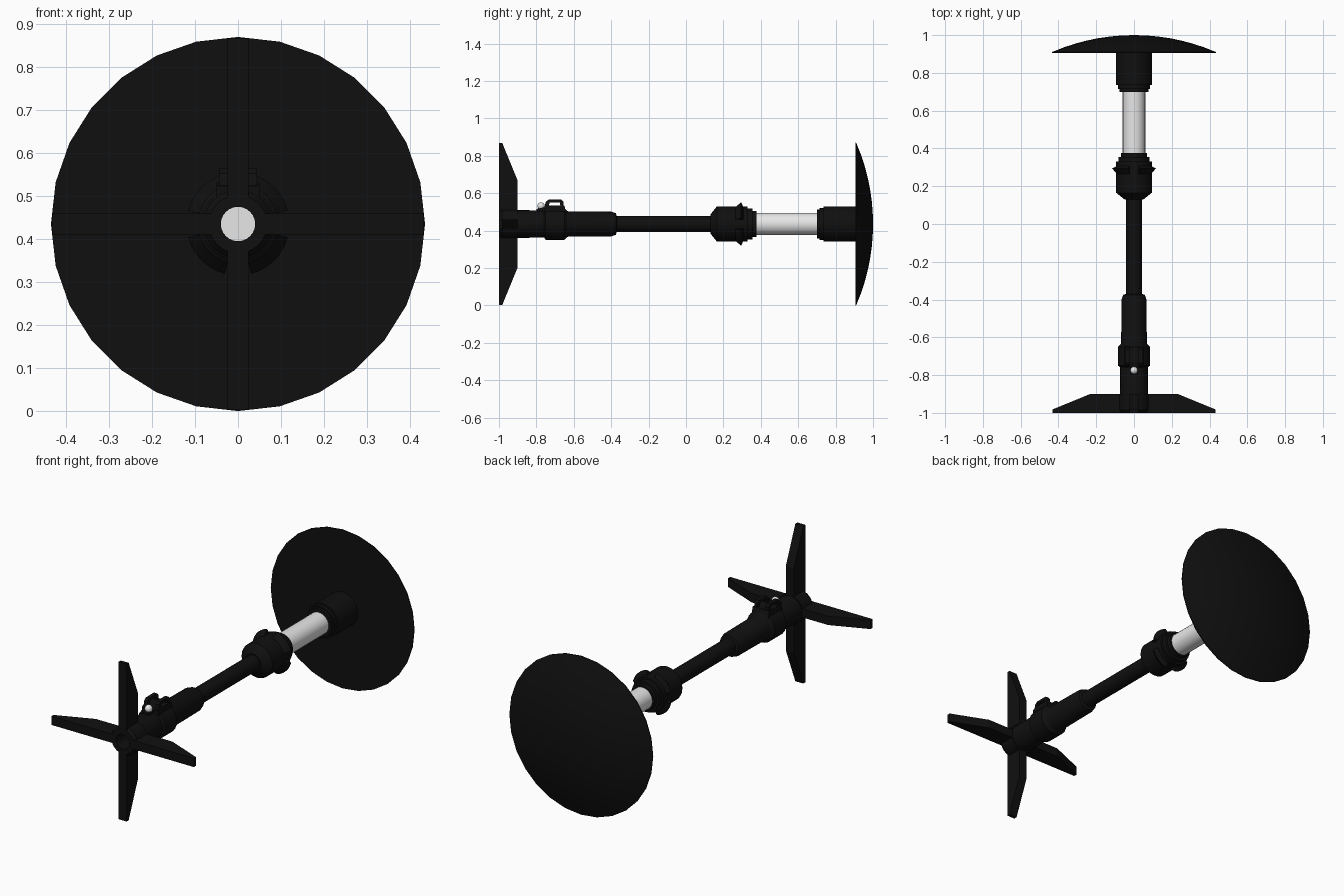
import bpy, bmesh, math
from mathutils import Matrix, Vector

if "Cube" in bpy.data.objects:
    bpy.data.objects.remove(bpy.data.objects["Cube"])

AXIS_Z = 0.435


def material(name, rgb):
    m = bpy.data.materials.new(name)
    m.diffuse_color = (*rgb, 1)
    m.use_nodes = True
    m.node_tree.nodes["Principled BSDF"].inputs["Base Color"].default_value = m.diffuse_color
    return m


BLACK = material("matte black", (0.005, 0.005, 0.005))
WHITE = material("pale grey", (0.8, 0.8, 0.8))


def finish(name, bm, mat, smooth=True):
    bmesh.ops.recalc_face_normals(bm, faces=bm.faces)
    me = bpy.data.meshes.new(name)
    bm.to_mesh(me)
    bm.free()
    me.materials.append(mat)
    ob = bpy.data.objects.new(name, me)
    bpy.context.collection.objects.link(ob)
    if smooth:
        bpy.ops.object.select_all(action='DESELECT')
        bpy.context.view_layer.objects.active = ob
        ob.select_set(True)
        bpy.ops.object.shade_smooth_by_angle(angle=math.radians(35))
    return ob


def lathe(name, profile, mat, sides=24, closed=False):
    """Turn a (y, radius) profile about the long axis."""
    bm = bmesh.new()
    rings = []
    for y, r in profile:
        if r == 0:
            rings.append([bm.verts.new((0, y, AXIS_Z))] * sides)
            continue
        rings.append([bm.verts.new((r * math.sin(math.tau * i / sides), y,
                                    AXIS_Z + r * math.cos(math.tau * i / sides)))
                      for i in range(sides)])
    pairs = list(zip(rings, rings[1:]))
    if closed:
        pairs.append((rings[-1], rings[0]))
    for a, b in pairs:
        for i in range(sides):
            j = (i + 1) % sides
            bm.faces.new(list(dict.fromkeys((a[i], a[j], b[j], b[i]))))
    return finish(name, bm, mat)


def extrude_yz(bm, outline, x0, x1, turn=0):
    """Plate with a (y, height above axis) outline, turned about the long axis."""
    rot = Matrix.Rotation(turn, 3, 'Y')
    sides = [[bm.verts.new(rot @ Vector((x, y, h)) + Vector((0, 0, AXIS_Z)))
              for y, h in outline] for x in (x0, x1)]
    n = len(outline)
    for s in sides:
        bm.faces.new(s)
    for i in range(n):
        j = (i + 1) % n
        bm.faces.new((sides[0][i], sides[0][j], sides[1][j], sides[1][i]))


# Main handle with an open bore at the front
lathe("handle", [(-0.70, 0.04), (-1.0, 0.04), (-1.0, 0.068), (-0.985, 0.08), (-0.90, 0.08),
                 (-0.90, 0.074), (-0.64, 0.072), (-0.63, 0.068), (-0.40, 0.066),
                 (-0.375, 0.058), (-0.37, 0.043), (-0.30, 0.043), (-0.30, 0)], BLACK)
lathe("bore_core", [(-0.71, 0), (-0.71, 0.0405), (-0.69, 0.0405), (-0.69, 0)], WHITE)
lathe("neck", [(-0.38, 0), (-0.38, 0.043), (0.14, 0.043), (0.14, 0)], BLACK)

# Clamp band and rim bands round the handle
lathe("clamp_band", [(-0.76, 0.07), (-0.75, 0.085), (-0.65, 0.085), (-0.635, 0.07)],
      BLACK, closed=True)

# Stepped collars on both sides of the pale rod
lathe("lower_collar", [(0.13, 0), (0.13, 0.05), (0.165, 0.094), (0.33, 0.094), (0.33, 0.083),
                       (0.355, 0.083), (0.355, 0.070), (0.377, 0.070), (0.377, 0)], BLACK)
lathe("pale_rod", [(0.36, 0), (0.36, 0.06), (0.715, 0.06), (0.715, 0)], WHITE)
lathe("upper_collar", [(0.70, 0), (0.70, 0.077), (0.715, 0.077), (0.715, 0.085),
                       (0.735, 0.085), (0.735, 0.094), (0.92, 0.094), (0.92, 0)], BLACK)

# Four pointed flange segments on the lower collar
bm = bmesh.new()
for quarter in range(4):
    sections = []
    for k in range(7):
        a = quarter * math.pi / 2 + math.radians(15 + 10 * k)
        sections.append([bm.verts.new((r * math.sin(a), y, AXIS_Z + r * math.cos(a)))
                         for y, r in ((0.26, 0.09), (0.295, 0.12), (0.308, 0.09))])
    for a, b in zip(sections, sections[1:]):
        for i in range(3):
            j = (i + 1) % 3
            bm.faces.new((a[i], a[j], b[j], b[i]))
    bm.faces.new(sections[0])
    bm.faces.new(sections[-1])
finish("flange_segments", bm, BLACK)

# Domed disc at the back, flat on the inner side
R, rise = 0.435, 0.09
sphere = (R * R + rise * rise) / (2 * rise)
dome = [(0.905, 0), (0.905, R), (0.91, R)]
for k in range(6, -1, -1):
    r = R * k / 7
    dome.append((1.0 - sphere + math.sqrt(sphere ** 2 - r * r), r))
lathe("domed_disc", dome, BLACK, sides=28)

# Four tapered fins at the front
bm = bmesh.new()
fin = [(-1, 0.06), (-1, 0.432), (-0.982, 0.432), (-0.90, 0.232), (-0.90, 0.06)]
for q in range(4):
    extrude_yz(bm, fin, -0.024, 0.024, q * math.pi / 2)
finish("fins", bm, BLACK, smooth=False)

# Clamp lever: two arched brackets on a saddle
bm = bmesh.new()
arch = [(-0.76, 0.075), (-0.75, 0.118), (-0.735, 0.130), (-0.665, 0.130), (-0.655, 0.118),
        (-0.655, 0.09), (-0.67, 0.09), (-0.675, 0.115), (-0.73, 0.115), (-0.735, 0.075)]
for s in (-1, 1):
    extrude_yz(bm, arch, s * 0.024, s * 0.044)
saddle = [(-0.76, 0.06), (-0.76, 0.088), (-0.73, 0.098), (-0.65, 0.098), (-0.64, 0.06)]
extrude_yz(bm, saddle, -0.05, 0.05)
finish("clamp_lever", bm, BLACK, smooth=False)

# Small pale button with its dark stem
bm = bmesh.new()
bmesh.ops.create_uvsphere(bm, u_segments=16, v_segments=10, radius=0.02,
                          matrix=Matrix.Translation((0, -0.775, 0.531)))
finish("button", bm, WHITE)
bm = bmesh.new()
extrude_yz(bm, [(-0.80, 0.06), (-0.80, 0.08), (-0.755, 0.09), (-0.755, 0.06)], -0.018, 0.018)
finish("button_stem", bm, BLACK, smooth=False)
